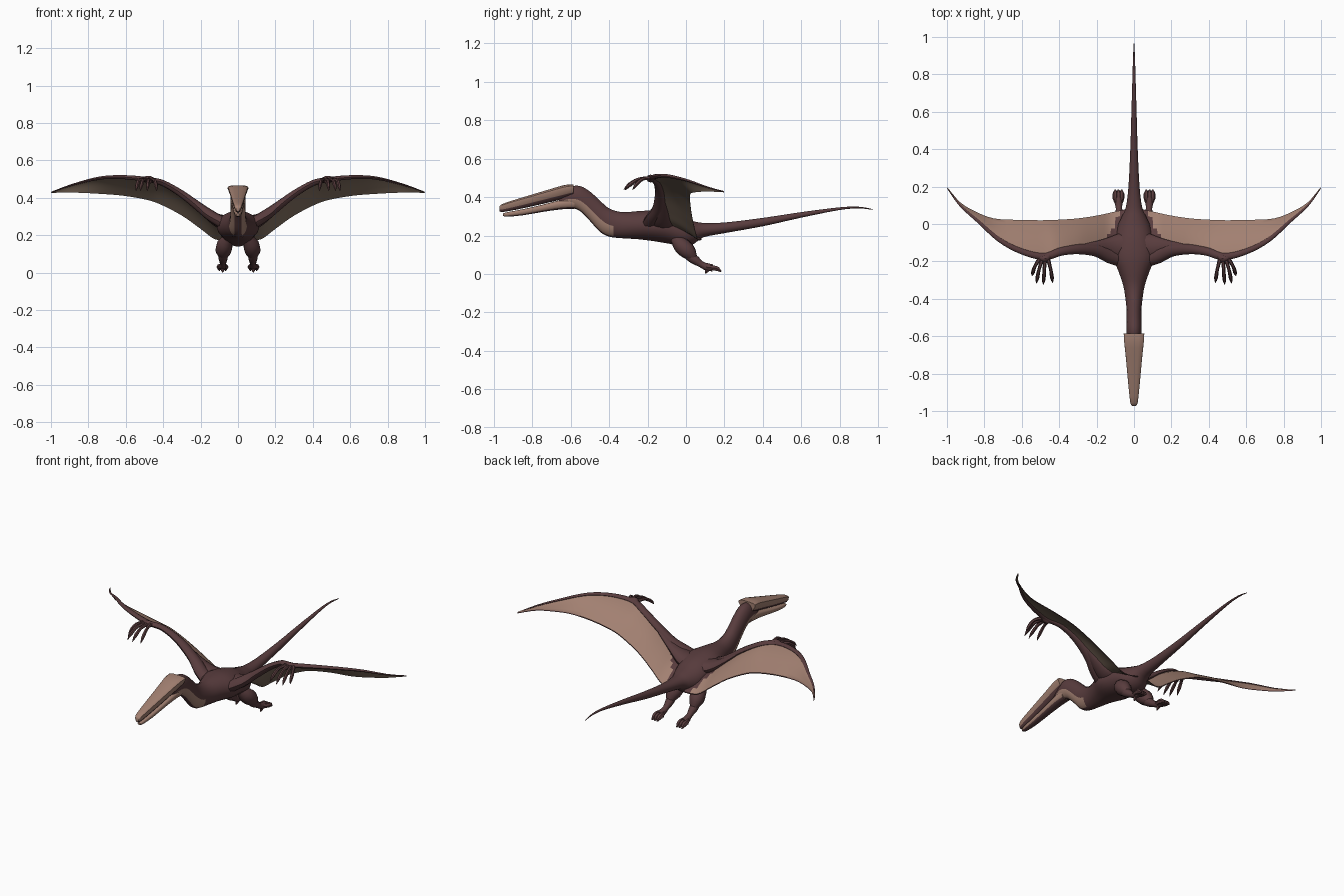
import bpy, bmesh, math
from mathutils import Vector

cube = bpy.data.objects.get("Cube")
if cube:
    bpy.data.objects.remove(cube, do_unlink=True)


def material(name, r, g, b):
    m = bpy.data.materials.new(name)
    m.use_nodes = True
    m.diffuse_color = (r, g, b, 1)
    m.node_tree.nodes["Principled BSDF"].inputs["Base Color"].default_value = (r, g, b, 1)
    return m


MATS = [material("brown hide", .098, .045, .047),
        material("tan skin", .36, .215, .165),
        material("olive underwing", .24, .172, .125)]
BROWN, TAN, OLIVE = range(3)


def smooth_rows(rows, steps):
    """Catmull-Rom resampling of rows of equal length."""
    out = []
    for i in range(len(rows) - 1):
        a, b, c, d = (rows[max(0, min(len(rows) - 1, i + k))] for k in (-1, 0, 1, 2))
        for s in range(steps):
            t = s / steps
            out.append([q + t / 2 * (r - p + t * (2*p - 5*q + 4*r - e + t * (3*(q - r) + e - p)))
                        for p, q, r, e in zip(a, b, c, d)])
    return out + [list(rows[-1])]


def finish(name, bm, mirror, angle):
    bmesh.ops.recalc_face_normals(bm, faces=bm.faces)
    mesh = bpy.data.meshes.new(name)
    bm.to_mesh(mesh)
    bm.free()
    for m in MATS:
        mesh.materials.append(m)
    ob = bpy.data.objects.new(name, mesh)
    bpy.context.collection.objects.link(ob)
    if mirror:
        ob.modifiers.new("Mirror", 'MIRROR').use_mirror_merge = False
    bpy.ops.object.select_all(action='DESELECT')
    bpy.context.view_layer.objects.active = ob
    ob.select_set(True)
    bpy.ops.object.shade_smooth_by_angle(angle=math.radians(angle))


def all_brown(i, j):
    return BROWN


def skin(name, rings, rule, mirror=False, angle=45):
    """Bridge rings of points; rule(ring, side) gives the material."""
    bm = bmesh.new()
    vs = [[bm.verts.new(p) for p in ring] for ring in rings]
    n = len(rings[0])
    for i in range(len(vs) - 1):
        for j in range(n):
            k = (j + 1) % n
            f = bm.faces.new((vs[i][j], vs[i][k], vs[i + 1][k], vs[i + 1][j]))
            f.material_index = rule(i, j)
    for i in (0, -1):
        bm.faces.new(vs[i]).material_index = rule(i % (len(vs) - 1), n // 4)
    finish(name, bm, mirror, angle)


def slices(rows, n=20, taper=0, square=1):
    """Upright slices: y, low z, high z, half width; taper narrows the bottom."""
    rings = []
    for y, lo, hi, w in rows:
        ring = []
        for j in range(n):
            a = math.tau * (j + .5) / n
            c, s = (math.copysign(abs(v) ** square, v) for v in (math.cos(a), math.sin(a)))
            ring.append((w * c * (1 - taper * (1 - s) / 2), y, (lo + hi) / 2 + s * (hi - lo) / 2))
        rings.append(ring)
    return rings


def tube(name, rows, n=8, steps=3, flat=1):
    """Limb through rows of x, y, z, radius, mirrored to both sides."""
    rows = smooth_rows(rows, steps)
    pts = [Vector(r[:3]) for r in rows]
    rings = []
    for i, p in enumerate(pts):
        d = (pts[min(i + 1, len(pts) - 1)] - pts[max(i - 1, 0)]).normalized()
        side = d.cross(Vector((0, 0, 1))).normalized()
        up = side.cross(d)
        r = max(rows[i][3], .001)
        rings.append([p + r * (side * math.cos(math.tau * j / n) + flat * up * math.sin(math.tau * j / n))
                      for j in range(n)])
    skin(name, rings, all_brown, mirror=True)


# Neck, trunk and tail, with a pale stripe down each side of the throat
body = smooth_rows([
    (-.66, .345, .42, .022), (-.6, .345, .455, .038), (-.55, .325, .458, .041), (-.5, .275, .43, .04),
    (-.45, .22, .385, .041), (-.4, .193, .342, .046), (-.33, .185, .322, .058), (-.25, .18, .328, .085),
    (-.17, .17, .33, .115), (-.08, .155, .315, .102), (-.01, .14, .288, .088), (.04, .155, .275, .066),
    (.09, .19, .266, .044),
    (.2, .212, .268, .03), (.4, .248, .292, .02), (.6, .293, .322, .014), (.8, .333, .347, .008),
    (.9, .341, .35, .005), (.97, .334, .338, .001)], 3)


def body_rule(i, j):
    return TAN if body[i][0] < -.39 and j in (10, 11, 12, 16, 17, 18) else BROWN


skin("body_and_tail", slices(body), body_rule)

# Upper beak: broad flat top, narrowing to a dark mouth line
upper = smooth_rows([
    (-.972, .328, .35, .013), (-.955, .322, .365, .024), (-.88, .335, .39, .034), (-.8, .352, .414, .043),
    (-.7, .375, .444, .054), (-.63, .392, .464, .063), (-.585, .405, .467, .066)], 2)
skin("upper_beak", slices(upper, 16, .5, .6),
     lambda i, j: BROWN if 8 <= j <= 14 else TAN, angle=35)

# Lower beak: pale sides and dark underside
lower = smooth_rows([
    (-.952, .302, .315, .01), (-.93, .298, .322, .018), (-.85, .305, .337, .025), (-.75, .322, .36, .03),
    (-.65, .336, .386, .036), (-.58, .338, .396, .038)], 2)
skin("lower_beak", slices(lower, 16, .2, .8),
     lambda i, j: BROWN if 9 <= j <= 13 else TAN, angle=35)

# Wing stations: leading edge x, y, z then trailing edge x, y, z
wing = smooth_rows([
    (.05, -.19, .25, .04, .08, .18), (.13, -.17, .295, .12, .062, .18), (.2, -.142, .345, .2, .045, .237),
    (.3, -.135, .42, .3, .03, .308), (.4, -.15, .478, .42, .022, .37), (.48, -.175, .497, .5, .02, .395),
    (.6, -.147, .51, .62, .022, .415), (.72, -.085, .508, .75, .03, .425), (.83, .012, .485, .85, .068, .43),
    (.93, .1, .455, .93, .117, .432), (.998, .192, .43, .998, .197, .428)], 4)

# Membrane: a thin cambered sheet, tan above and olive below
ACROSS = 8
rings = []
for row in wing:
    lead, trail = Vector(row[:3]), Vector(row[3:])
    chord = (trail - lead).length
    line = []
    for k in range(ACROSS + 1):
        t = k / ACROSS
        p = lead.lerp(trail, t)
        p.z += .08 * chord * math.sin(math.pi * t)
        line.append(p)
    half = Vector((0, 0, .003))
    rings.append([p + half for p in line] + [p - half for p in reversed(line)])


def membrane_rule(i, j):
    if j < ACROSS:
        return BROWN if i < 7 - j * .8 else TAN
    return BROWN if j == ACROSS or j > 2 * ACROSS else OLIVE


skin("wing_membrane", rings, membrane_rule, mirror=True)

# Arm bone along the leading edge, thinning to the wing tip
last = len(wing) - 1
arm = []
for i, row in enumerate(wing[::2]):
    t = 2 * i / last
    radius = .046 - .065 * t if t < .4 else .02 * (1 - t) / .6 + .002
    arm.append((*row[:3], radius))
tube("wing_arm", arm, n=10, steps=2, flat=.75)

# Flat shoulder muscle blending the arm into the trunk
tube("shoulder", [(.02, -.12, .262, .08), (.09, -.125, .272, .07), (.16, -.125, .31, .045),
                  (.26, -.125, .39, .02)], n=12, flat=.55)

# Knuckles and four hooked wing fingers fanning forward
tube("knuckles", [(.45, -.165, .495, .012), (.475, -.185, .497, .021), (.51, -.175, .5, .012)])
for k, (x, y) in enumerate([(.435, -.315), (.485, -.325), (.522, -.318), (.545, -.278)]):
    base = Vector((.462 + .013 * k, -.18, .498))
    tip = Vector((x, y, .437))
    bend = base.lerp(tip, .45) + Vector((.004 * (k - 1), 0, .024))
    joint = base.lerp(tip, .8) + Vector((.002 * (k - 1), 0, .016))
    tube("wing_finger_%d" % (k + 1), [(*base, .012), (*bend, .009), (*joint, .01), (*tip, .001)], n=6)

# Hind legs: thigh tucked against the hips, folded shank
tube("thigh", [(.055, -.06, .185, .025), (.07, -.025, .15, .043), (.078, .012, .115, .042),
               (.08, .04, .082, .022)], n=10)
tube("shank", [(.08, .005, .1, .022), (.08, .04, .078, .025), (.08, .08, .05, .017),
               (.082, .11, .036, .02), (.082, .14, .032, .018)], n=8)

# Short toes held close together
for k in (-1, 0, 1):
    x = .083 + .017 * k
    tube("toe_%d" % (k + 2), [
        (.082 + .006 * k, .11, .036, .014), (x, .138, .032, .014), (x, .162, .027, .014),
        (x, .183, .012, .004)], n=6)
tube("hind_spur", [(.082, .12, .03, .013), (.082, .108, .016, .011), (.082, .1, .002, .003)], n=6)
